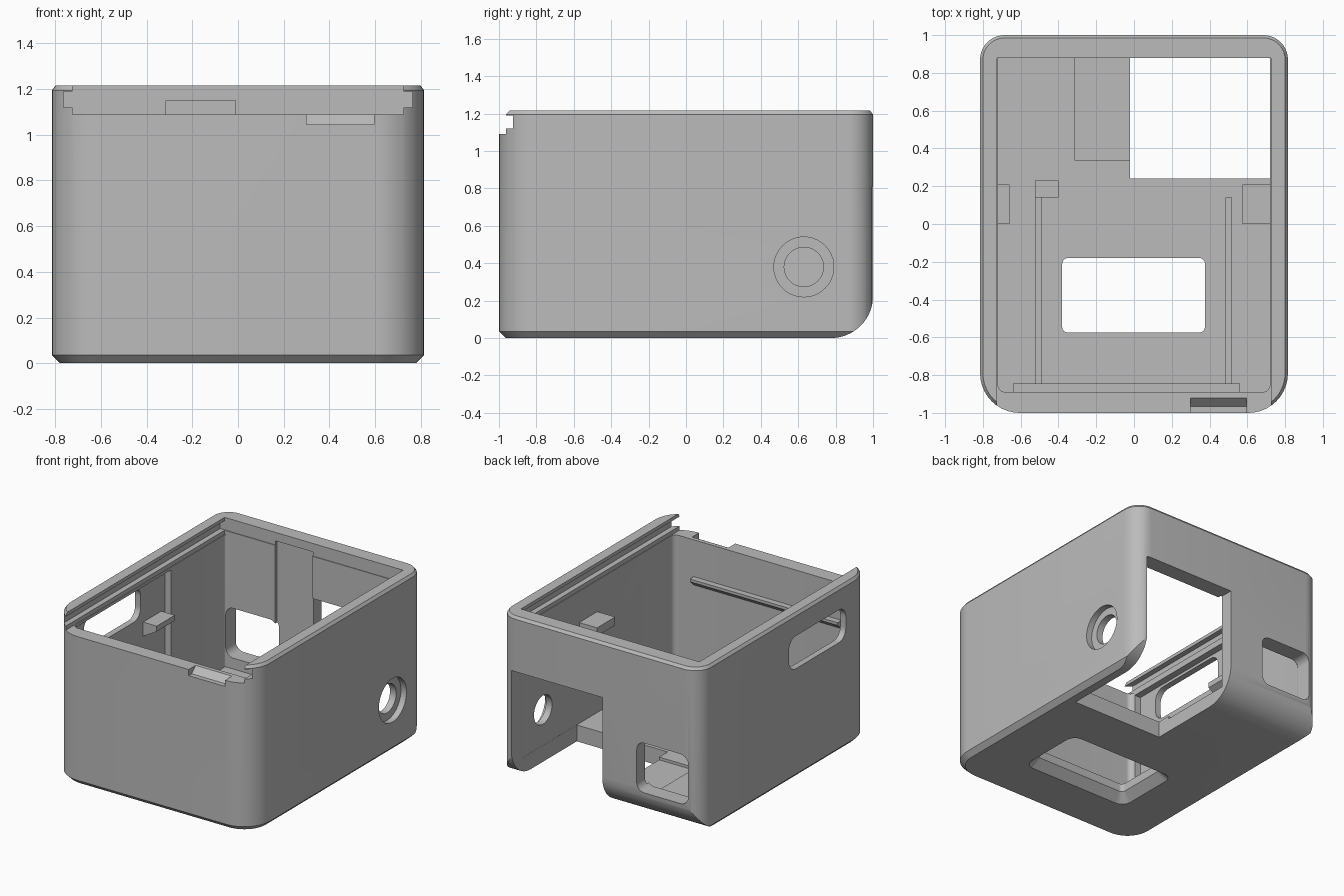
import bpy, bmesh, math
from mathutils import Vector

old = bpy.data.objects.get("Cube")
if old:
    bpy.data.objects.remove(old, do_unlink=True)

grey = bpy.data.materials.new("plain grey")
grey.use_nodes = True
COLOUR = (0.5, 0.5, 0.5, 1)
grey.diffuse_color = COLOUR
grey.node_tree.nodes["Principled BSDF"].inputs["Base Color"].default_value = COLOUR


def rounded(u0, u1, v0, v1, r_low, r_high=None, steps=10):
    """Rounded rectangle; the two low-v and two high-v corners may differ."""
    r_high = r_low if r_high is None else r_high
    corners = [(u1 - r_high, v1 - r_high, r_high, 0), (u0 + r_high, v1 - r_high, r_high, 1),
               (u0 + r_low, v0 + r_low, r_low, 2), (u1 - r_low, v0 + r_low, r_low, 3)]
    return [(cu + r * math.cos((q + i / steps) * math.pi / 2),
             cv + r * math.sin((q + i / steps) * math.pi / 2))
            for cu, cv, r, q in corners for i in range(steps + 1)]


def circle(u, v, r, n=48):
    return [(u + r * math.cos(i * math.tau / n), v + r * math.sin(i * math.tau / n)) for i in range(n)]


def loft(name, layers, axis="z"):
    """Solid through equal-length outlines stacked along an axis."""
    place = {"x": lambda u, v, w: (w, u, v), "y": lambda u, v, w: (u, w, v),
             "z": lambda u, v, w: (u, v, w)}[axis]
    bm = bmesh.new()
    rings = [[bm.verts.new(place(u, v, w)) for u, v in pts] for w, pts in layers]
    bm.faces.new(rings[0])
    bm.faces.new(rings[-1])
    n = len(rings[0])
    for a, b in zip(rings, rings[1:]):
        for i in range(n):
            j = (i + 1) % n
            bm.faces.new((a[i], a[j], b[j], b[i]))
    bmesh.ops.recalc_face_normals(bm, faces=bm.faces)
    mesh = bpy.data.meshes.new(name)
    bm.to_mesh(mesh)
    bm.free()
    ob = bpy.data.objects.new(name, mesh)
    bpy.context.collection.objects.link(ob)
    mesh.materials.append(grey)
    return ob


def prism(name, pts, lo, hi, axis="z"):
    return loft(name, [(lo, pts), (hi, pts)], axis)


def box(name, x0, x1, y0, y1, z0, z1):
    return prism(name, [(x0, y0), (x1, y0), (x1, y1), (x0, y1)], z0, z1)


def apply_boolean(target, tool, operation="DIFFERENCE"):
    mod = target.modifiers.new("boolean", "BOOLEAN")
    mod.operation, mod.solver, mod.object = operation, "EXACT", tool
    bpy.context.view_layer.objects.active = target
    bpy.ops.object.modifier_apply(modifier=mod.name)
    bpy.data.objects.remove(tool, do_unlink=True)


# Outer body with chamfered top and bottom rims
W, H = 0.815, 1.215


def outline(inset):
    return rounded(-W + inset, W - inset, -1 + inset, 1 - inset, 0.21 - inset, 0.13 - inset)


case = loft("case_body", [(0, outline(0.035)), (0.035, outline(0)),
                          (H - 0.02, outline(0)), (H, outline(0.015))])

# Large rounding along the lower back edge
R = 0.225
side = [(-1.2, -0.1), (1 - R, -0.1)]
side += [(1 - R + R * math.sin(i * math.pi / 32), R - R * math.cos(i * math.pi / 32)) for i in range(17)]
side += [(1, 1.4), (-1.2, 1.4)]
apply_boolean(case, prism("rounding_tool", side, -1, 1, "x"), "INTERSECT")

# Main cavity, sliding lid opening and its grooves
FLOOR = 0.12
cuts = [
    prism("cavity", rounded(-0.72, 0.72, -0.89, 0.88, 0.04, 0.01), FLOOR, 1.1),
    box("lid_opening", -0.725, 0.725, -1.1, 0.88, 1.09, 1.3),
    box("lid_groove", -0.765, 0.765, -1.1, 0.885, 1.12, 1.19),
    box("side_wall_recess", -0.77, -0.7, -0.85, 0.25, FLOOR + 0.01, 1.07),
    # Back opening that runs on through the floor
    box("back_opening", -0.02, 0.719, 0.24, 1.1, -0.1, 0.81),
    box("back_pocket", -0.315, -0.01, 0.34, 0.905, 0.1, 1.15),
    # Round-cornered windows
    prism("back_window", rounded(-0.715, -0.3, 0.2, 0.565, 0.06), 0.7, 1.1, "y"),
    prism("side_window", rounded(-0.69, -0.03, 0.81, 1.05, 0.08), -1, -0.6, "x"),
    loft("floor_window", [(-0.01, rounded(-0.45, 0.445, -0.645, -0.11, 0.08)),
                          (0.06, rounded(-0.38, 0.375, -0.575, -0.18, 0.03)),
                          (0.2, rounded(-0.38, 0.375, -0.575, -0.18, 0.03))]),
    # Stepped round hole
    prism("hole", circle(0.63, 0.38, 0.105), 0.6, 1, "x"),
    prism("hole_step", circle(0.63, 0.38, 0.16), 0.77, 1, "x"),
    # Finger notch in the front rim
    prism("finger_notch", [(-1.1, 1.045), (-0.965, 1.045), (-0.92, 1.09), (-0.92, 1.2), (-1.1, 1.2)],
          0.3, 0.595, "x"),
]
for tool in cuts:
    apply_boolean(case, tool)

# Holding ridge inside the front wall
prism("front_ridge", [(-0.9, 0.75), (-0.845, 0.8), (-0.845, 0.82), (-0.9, 0.82)], -0.64, 0.56, "x")

# Low rails and a stop on the floor
box("left_floor_rail", 0.485, 0.52, -0.85, 0.14, FLOOR - 0.02, FLOOR + 0.05)
box("right_floor_rail", -0.525, -0.49, -0.85, 0.14, FLOOR - 0.02, FLOOR + 0.05)
box("floor_stop", -0.525, -0.4, 0.14, 0.23, FLOOR - 0.02, FLOOR + 0.08)

# Wedge-shaped clips on the side walls
prism("left_clip", [(0.73, 0.7), (0.635, 0.8), (0.575, 0.8), (0.575, 0.86), (0.73, 0.86)], 0, 0.21, "y")
prism("right_clip", [(-0.78, 0.66), (-0.66, 0.73), (-0.66, 0.77), (-0.78, 0.77)], 0, 0.21, "y")

# Smooth the round corners, keep the edges crisp
bpy.ops.object.select_all(action="DESELECT")
case.select_set(True)
bpy.context.view_layer.objects.active = case
bpy.ops.object.shade_smooth_by_angle(angle=math.radians(25))
